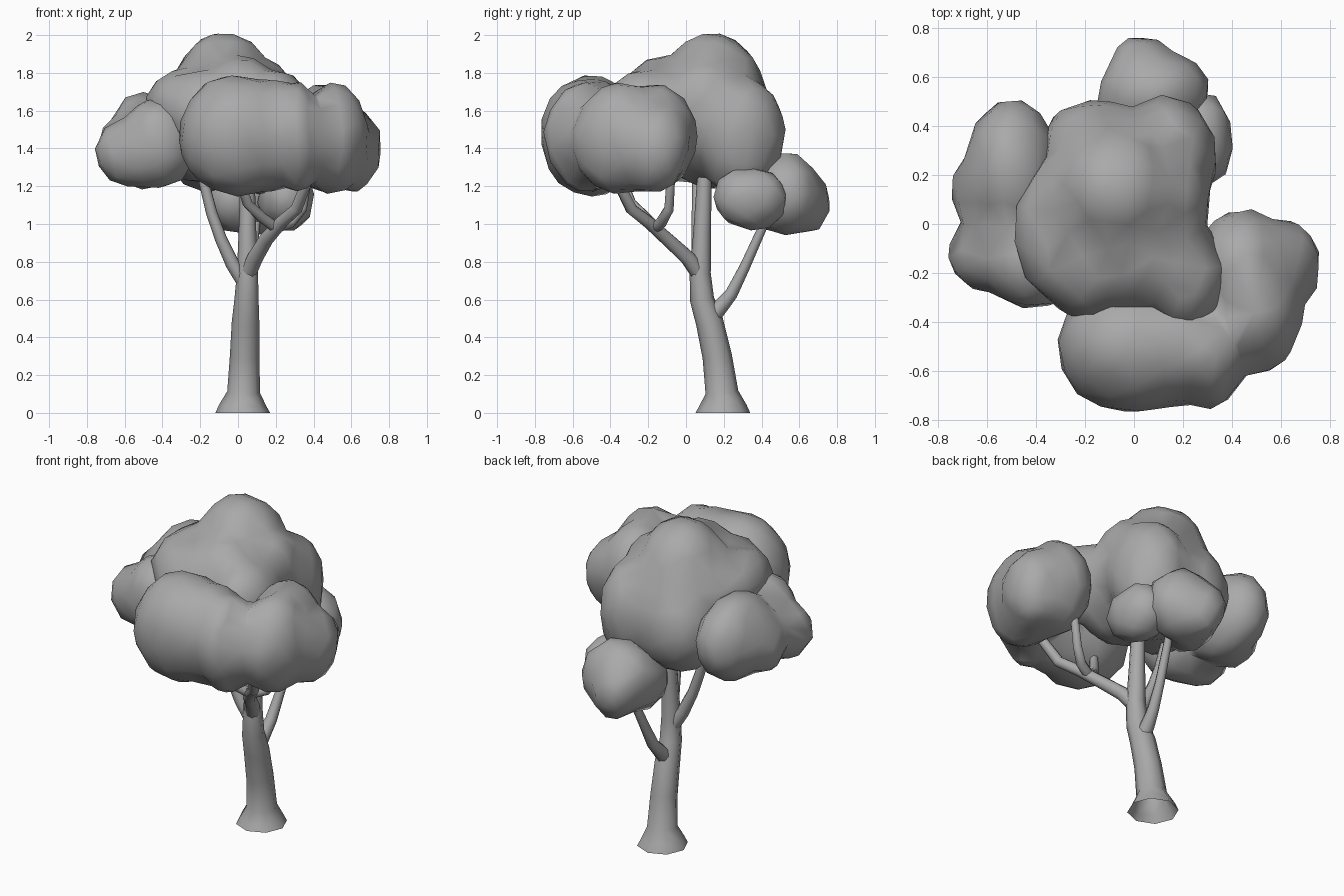
import bpy, bmesh
from math import radians
from mathutils import Matrix, noise

if "Cube" in bpy.data.objects:
    bpy.data.objects.remove(bpy.data.objects["Cube"])

grey = bpy.data.materials.new("plain grey")
grey.use_nodes = True
COLOUR = (0.4, 0.4, 0.4, 1)
grey.diffuse_color = COLOUR
grey.node_tree.nodes["Principled BSDF"].inputs["Base Color"].default_value = COLOUR


def bake(obj, angle):
    """Turn curves and modifiers into a plain smooth-shaded mesh."""
    bpy.ops.object.select_all(action="DESELECT")
    obj.select_set(True)
    bpy.context.view_layer.objects.active = obj
    bpy.ops.object.convert(target="MESH")
    obj.data.materials.clear()
    obj.data.materials.append(grey)
    bpy.ops.object.shade_smooth_by_angle(angle=radians(angle))


def limb(name, points, caps=True):
    """Tapered eight-sided tube; each point is x, y, z, radius."""
    curve = bpy.data.curves.new(name, "CURVE")
    curve.dimensions = "3D"
    curve.bevel_depth = 1
    curve.bevel_resolution = 2
    curve.use_fill_caps = caps
    spline = curve.splines.new("POLY")
    spline.points.add(len(points) - 1)
    for p, (x, y, z, r) in zip(spline.points, points):
        p.co = (x, y, z, 1)
        p.radius = r
    obj = bpy.data.objects.new(name, curve)
    bpy.context.collection.objects.link(obj)
    bake(obj, 60)


def foliage(name, lobes, faces):
    """Lobes (centre, radii) fused into one lumpy low-poly mass."""
    bm = bmesh.new()
    for centre, radii in lobes:
        place = Matrix.Translation(centre) @ Matrix.Diagonal((*radii, 1))
        bmesh.ops.create_icosphere(bm, subdivisions=4, radius=1, matrix=place)
    for v in bm.verts:
        v.co += noise.noise_vector(v.co * 5) * 0.015
    mesh = bpy.data.meshes.new(name)
    bm.to_mesh(mesh)
    bm.free()
    obj = bpy.data.objects.new(name, mesh)
    bpy.context.collection.objects.link(obj)
    fuse = obj.modifiers.new("fuse", "REMESH")
    fuse.mode = "VOXEL"
    fuse.voxel_size = 0.025
    soften = obj.modifiers.new("soften", "SMOOTH")
    soften.factor = 0.5
    soften.iterations = 12
    bake(obj, 75)
    reduce = obj.modifiers.new("reduce", "DECIMATE")
    reduce.ratio = faces / sum(len(p.vertices) - 2 for p in obj.data.polygons)
    bake(obj, 75)


# Trunk with flared, open foot
limb("trunk", [(.025, .195, 0, .145), (.025, .195, .04, .125), (.03, .19, .11, .087),
               (.035, .165, .3, .078), (.04, .125, .48, .073), (.045, .085, .6, .064),
               (.05, .075, .74, .056), (.05, .085, .95, .047), (.05, .1, 1.3, .037)], caps=False)

# Branches
limb("back_branch", [(.045, .1, .47, .05), (.05, .18, .56, .042), (.06, .24, .63, .034),
                     (.07, .31, .77, .028), (.09, .4, .97, .024), (.1, .43, 1.05, .022)])
limb("left_branch", [(.04, .08, .68, .04), (-.03, .07, .79, .037), (-.09, .06, .92, .032),
                     (-.14, .06, 1.06, .03), (-.2, .06, 1.3, .026)])
limb("front_branch", [(.045, .08, .72, .045), (.09, .01, .82, .042), (.15, -.1, .92, .038),
                      (.23, -.2, 1.01, .034), (.31, -.29, 1.08, .032), (.37, -.37, 1.24, .028)])
limb("front_inner_twig", [(.2, -.16, .98, .03), (.12, -.22, 1.04, .03),
                          (.05, -.29, 1.11, .027), (.01, -.34, 1.24, .024)])
limb("front_outer_twig", [(.2, -.16, .98, .03), (.28, -.13, 1.01, .03),
                          (.34, -.09, 1.08, .027), (.37, -.08, 1.25, .024)])

# Foliage masses
foliage("crown_foliage", [((-.07, .13, 1.6), (.29, .31, .41)),
                          ((-.28, -.02, 1.64), (.21, .31, .18)),
                          ((-.2, .02, 1.47), (.22, .28, .25)),
                          ((-.18, -.2, 1.59), (.21, .19, .22)),
                          ((0, -.12, 1.57), (.28, .25, .32)),
                          ((.2, -.21, 1.59), (.18, .23, .23)),
                          ((.13, .28, 1.47), (.21, .24, .32)),
                          ((.14, .1, 1.6), (.17, .25, .27)),
                          ((-.15, .28, 1.45), (.24, .23, .28))], 420)
foliage("front_foliage", [((-.01, -.5, 1.47), (.31, .27, .32)),
                          ((.16, -.5, 1.47), (.22, .24, .3)),
                          ((.31, -.53, 1.46), (.14, .22, .29)),
                          ((.44, -.18, 1.46), (.2, .24, .29)),
                          ((.5, -.35, 1.45), (.19, .26, .3)),
                          ((.6, -.17, 1.4), (.165, .19, .23))], 420)
foliage("side_foliage", [((-.5, .22, 1.44), (.19, .29, .26)),
                         ((-.59, .13, 1.4), (.16, .17, .19)),
                         ((-.57, -.12, 1.38), (.19, .16, .18)),
                         ((-.42, -.15, 1.43), (.2, .2, .24))], 240)
foliage("back_foliage", [((.08, .53, 1.16), (.23, .18, .22)),
                         ((-.02, .46, 1.12), (.14, .18, .17)),
                         ((.04, .62, 1.12), (.15, .15, .17))], 110)
foliage("back_small_foliage", [((.26, .34, 1.135), (.155, .2, .175))], 80)
